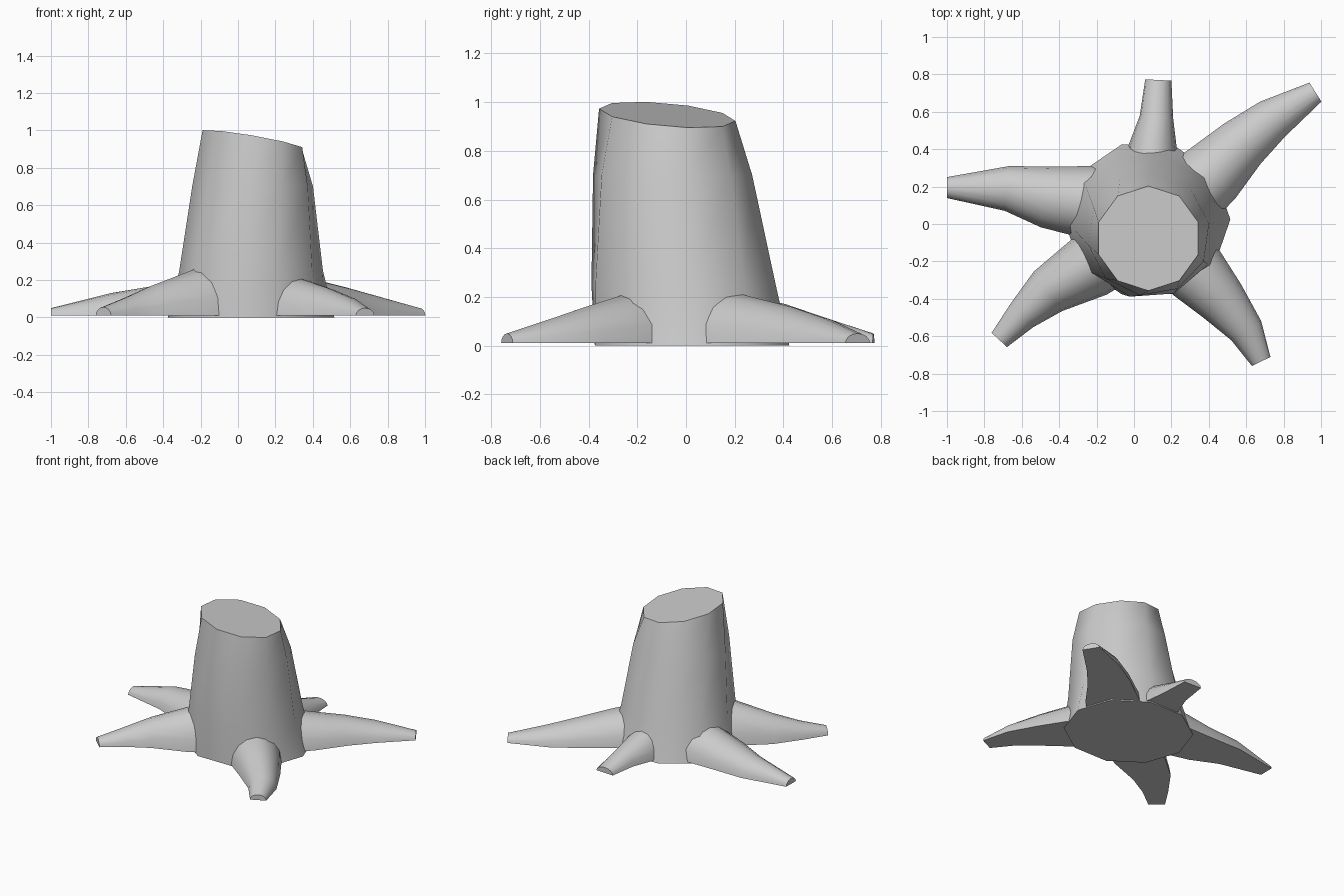
import bpy, math
from mathutils import Vector

if "Cube" in bpy.data.objects:
    bpy.data.objects.remove(bpy.data.objects["Cube"])


def loft(name, rings, closed_angle=40):
    """Skin a list of equal-length point rings and cap both ends."""
    n = len(rings[0])
    verts = [p for ring in rings for p in ring]
    faces = [(r * n + i, r * n + (i + 1) % n, (r + 1) * n + (i + 1) % n, (r + 1) * n + i)
             for r in range(len(rings) - 1) for i in range(n)]
    faces.append(tuple(reversed(range(n))))
    faces.append(tuple(range((len(rings) - 1) * n, len(rings) * n)))
    mesh = bpy.data.meshes.new(name)
    mesh.from_pydata(verts, [], faces)
    obj = bpy.data.objects.new(name, mesh)
    bpy.context.collection.objects.link(obj)
    bpy.ops.object.select_all(action='DESELECT')
    obj.select_set(True)
    bpy.context.view_layer.objects.active = obj
    bpy.ops.object.shade_smooth_by_angle(angle=math.radians(closed_angle))
    return obj


# Trunk: ten-sided, slightly twisted and leaning, with a slanted cut on top
SIDES = 10
levels = [  # z, centre x, centre y, radius x, radius y, twist in degrees
    (0.00, 0.07, 0.025, 0.445, 0.42, 0),
    (0.25, 0.07, -0.010, 0.385, 0.39, 4),
    (0.70, 0.078, -0.055, 0.328, 0.33, 10),
    (None, 0.077, -0.077, 0.28, 0.28, 18),
]
rings = []
for z, cx, cy, rx, ry, twist in levels:
    ring = []
    for i in range(SIDES):
        a = math.tau * i / SIDES + math.radians(twist)
        x, y = cx + rx * math.cos(a), cy + ry * math.sin(a)
        top = 0.948 - 0.17 * (x - 0.077) - 0.09 * (y + 0.077)
        ring.append((x, y, top if z is None else z))
    rings.append(ring)
loft("trunk", rings)


# Roots: tapering arches with flat undersides
def root(name, path, segments=8):
    pts = [Vector((p[0], p[1], 0)) for p in path]
    rings = []
    for k, (x, y, half, height) in enumerate(path):
        d = (pts[min(k + 1, len(pts) - 1)] - pts[max(k - 1, 0)]).normalized()
        side = Vector((-d.y, d.x, 0))
        ring = []
        for i in range(segments + 1):
            a = math.pi * i / segments
            p = pts[k] - side * half * math.cos(a)
            p.z = 0.01 + (height - 0.01) * math.sin(a)
            ring.append(p)
        rings.append(list(reversed(ring)))
    loft(name, rings)


# Each path point: x, y, half width, height
root("front_left_root", [(-0.10, -0.13, 0.19, 0.28), (-0.24, -0.23, 0.175, 0.255),
                         (-0.46, -0.36, 0.13, 0.17), (-0.60, -0.49, 0.087, 0.105),
                         (-0.72, -0.62, 0.056, 0.055)])
root("front_right_root", [(0.22, -0.12, 0.18, 0.22), (0.34, -0.27, 0.17, 0.205),
                          (0.47, -0.41, 0.135, 0.16), (0.60, -0.57, 0.095, 0.105),
                          (0.68, -0.735, 0.055, 0.05)])
root("back_right_root", [(0.25, 0.12, 0.20, 0.24), (0.42, 0.27, 0.18, 0.20),
                         (0.58, 0.43, 0.145, 0.16), (0.74, 0.56, 0.115, 0.115),
                         (0.97, 0.705, 0.06, 0.05)])
root("back_root", [(0.09, 0.22, 0.14, 0.22), (0.10, 0.41, 0.13, 0.17),
                   (0.12, 0.57, 0.09, 0.115), (0.13, 0.77, 0.07, 0.05)])
root("left_root", [(-0.10, 0.11, 0.20, 0.24), (-0.28, 0.12, 0.19, 0.21),
                   (-0.47, 0.145, 0.165, 0.165), (-0.68, 0.19, 0.12, 0.13),
                   (-1.0, 0.195, 0.056, 0.05)])
